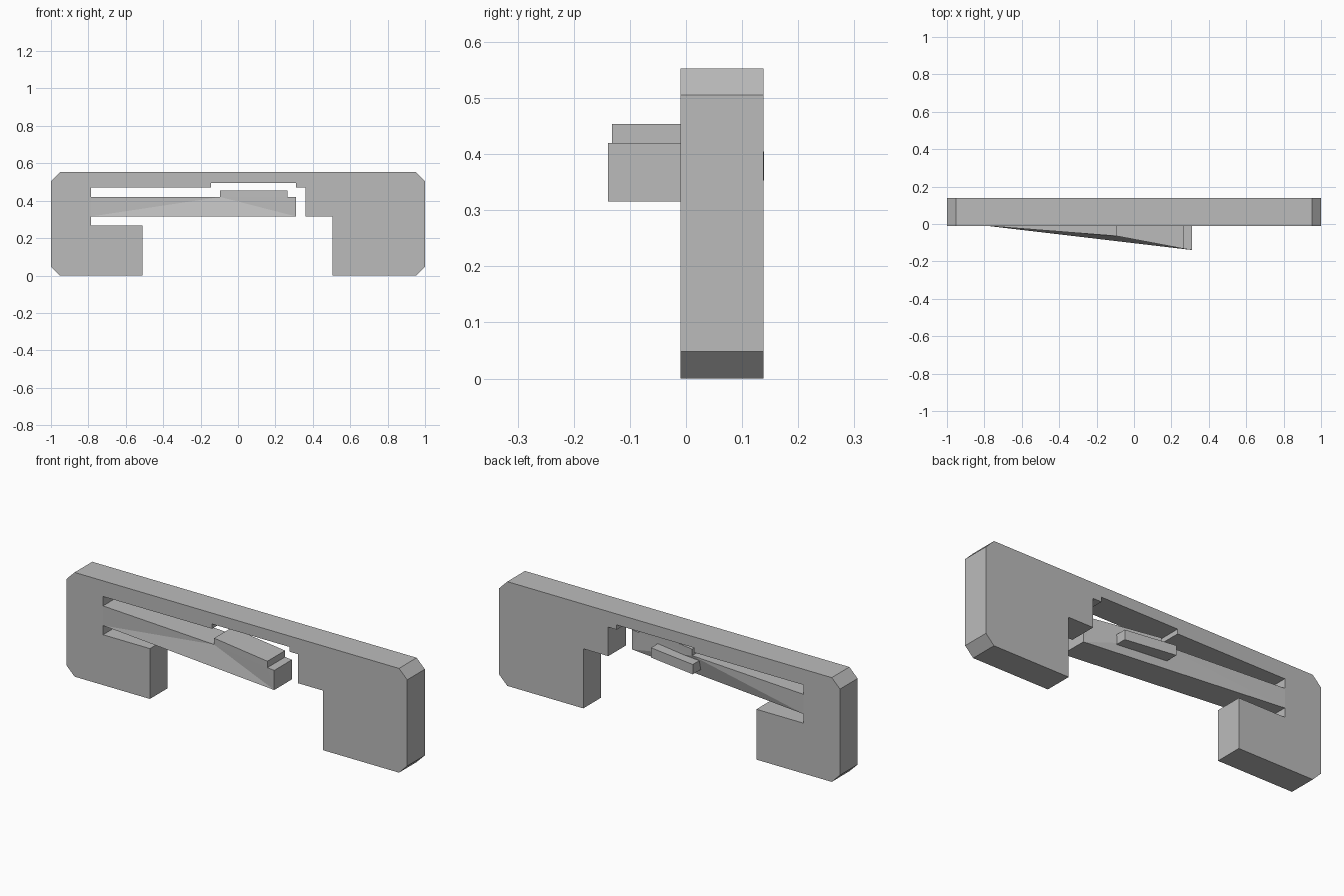
import bpy
import bmesh

cube = bpy.data.objects.get("Cube")
if cube:
    bpy.data.objects.remove(cube, do_unlink=True)

FRONT, BACK = -0.01, 0.138

grey = bpy.data.materials.new("plain grey")
grey.use_nodes = True
COLOUR = (0.5, 0.5, 0.5, 1)
grey.diffuse_color = COLOUR
grey.node_tree.nodes["Principled BSDF"].inputs["Base Color"].default_value = COLOUR


def slab(name, outline, front, back, patches=None):
    """Extrude an x-z outline; front and back give y for each x-z point."""
    bm = bmesh.new()
    n = len(outline)
    f = [bm.verts.new((x, front(x, z), z)) for x, z in outline]
    b = [bm.verts.new((x, back(x, z), z)) for x, z in outline]
    for patch in patches or [range(n)]:
        bm.faces.new([f[i] for i in patch])
        bm.faces.new([b[i] for i in reversed(patch)])
    for i in range(n):
        j = (i + 1) % n
        bm.faces.new([f[j], f[i], b[i], b[j]])
    bmesh.ops.recalc_face_normals(bm, faces=bm.faces[:])
    mesh = bpy.data.meshes.new(name)
    bm.to_mesh(mesh)
    bm.free()
    mesh.materials.append(grey)
    obj = bpy.data.objects.new(name, mesh)
    bpy.context.collection.objects.link(obj)
    return obj


# Bridge-shaped frame with chamfered corners and a stepped opening
frame = [(-1, 0.048), (-0.952, 0), (-0.51, 0), (-0.51, 0.267),
         (-0.785, 0.267), (-0.785, 0.47), (-0.145, 0.47), (-0.145, 0.495),
         (0.31, 0.495), (0.31, 0.47), (0.36, 0.47), (0.36, 0.316),
         (0.506, 0.316), (0.506, 0), (0.952, 0), (1, 0.048),
         (1, 0.505), (0.952, 0.553), (-0.952, 0.553), (-1, 0.505)]
slab("frame", frame, lambda x, z: FRONT, lambda x, z: BACK)

# Spring arm, bent forward towards its free tip, with a catch on top
ROOT, TIP, LOW, HIGH = -0.785, 0.31, 0.316, 0.42
CATCH_L, CATCH_R, CATCH_TOP = -0.095, 0.265, 0.454
BEND = {ROOT: 0, CATCH_L: 0.054, CATCH_R: 0.122, TIP: 0.129}
arm = [(ROOT, LOW), (TIP, LOW), (TIP, HIGH), (CATCH_R, HIGH),
       (CATCH_R, CATCH_TOP), (CATCH_L, CATCH_TOP), (CATCH_L, HIGH), (ROOT, HIGH)]
slab("spring_arm", arm,
     lambda x, z: FRONT - BEND[x], lambda x, z: BACK - BEND[x],
     patches=[(0, 6, 7), (0, 1, 6), (1, 3, 6), (1, 2, 3), (3, 4, 5, 6)])

# Push pad on the back of the arm, following its slant
PAD = 0.137
pad = [(-PAD, 0.353), (PAD, 0.353), (PAD, 0.405), (-PAD, 0.405)]
slab("push_pad", pad,
     lambda x, z: 0.055 - 0.14 * (x + PAD),
     lambda x, z: 0.139 - 0.15 * (x + PAD))
